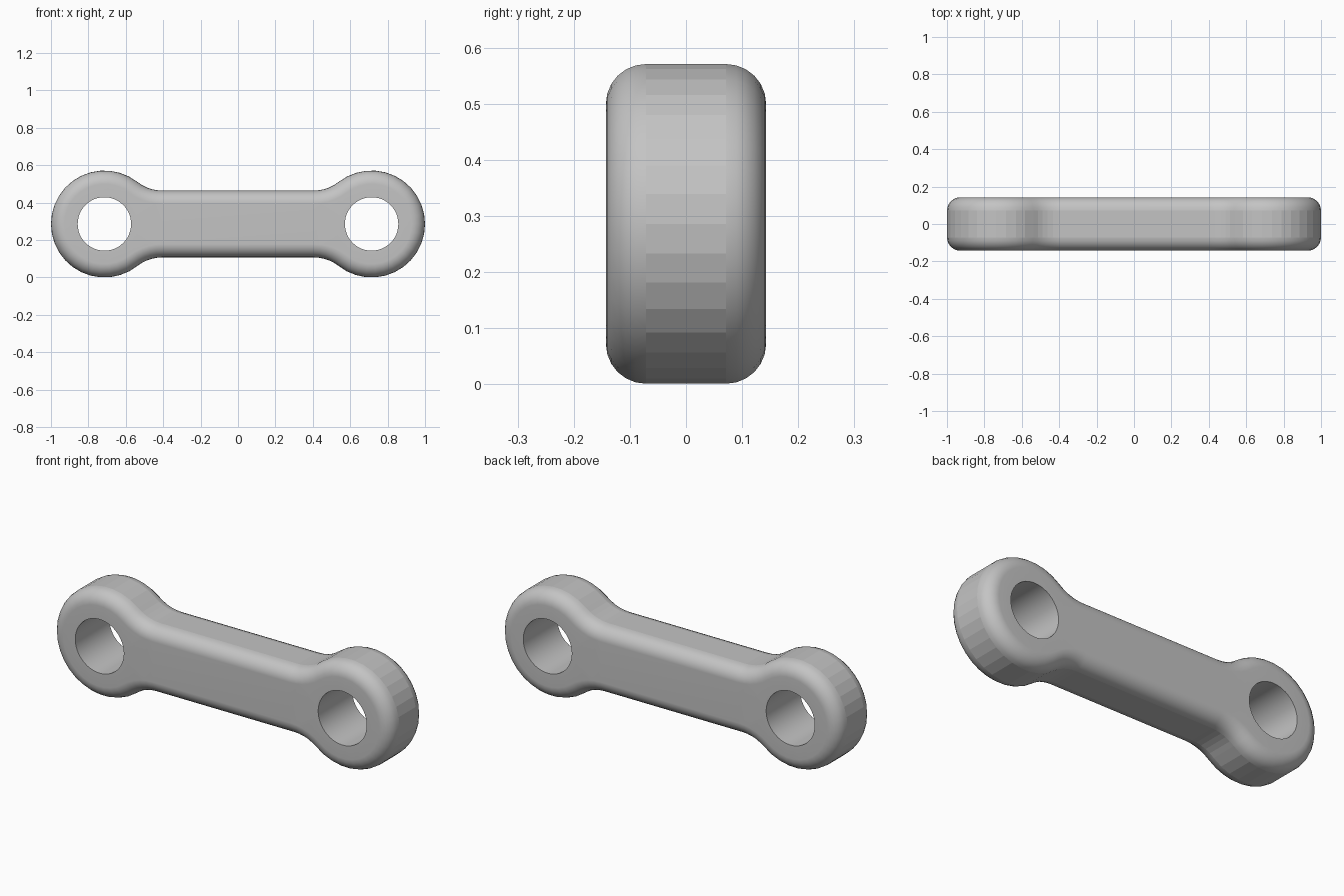
import bpy, bmesh
from math import sin, cos, pi, atan2, hypot

cube = bpy.data.objects.get("Cube")
if cube:
    bpy.data.objects.remove(cube, do_unlink=True)

U = 1 / 7                      # base unit of the part
HEAD_X, HEAD_R, HOLE_R = 5 * U, 2 * U, U
SHAFT, FILLET = 1.25 * U, 1.5 * U
HALF, BEVEL, STEPS = U, 0.5 * U, 6
MID_Z = HEAD_R

# Fillet centre: tangent to both the round head and the straight shaft
fz = SHAFT + FILLET
dx = ((HEAD_R + FILLET) ** 2 - fz ** 2) ** 0.5
fx, ang = HEAD_X - dx, atan2(fz, dx)


def arc(x, z, r, a0, a1, n):
    return [(x + r * cos(a0 + (a1 - a0) * i / n),
             z + r * sin(a0 + (a1 - a0) * i / n)) for i in range(n + 1)]


def outline(d):
    """Closed link outline, offset inwards by d."""
    quarter = arc(fx, fz, FILLET + d, -pi / 2, -ang, 5)
    quarter += arc(HEAD_X, 0, HEAD_R - d, pi - ang, 0, 12)[1:]
    right = quarter + [(x, -z) for x, z in quarter[-2::-1]]
    return right + [(-x, z) for x, z in right[::-1]]


bm = bmesh.new()


def ring(points, y):
    return [bm.verts.new((x, y, z + MID_Z)) for x, z in points]


def bridge(a, b, smooth):
    n = len(a)
    for i in range(n):
        f = bm.faces.new((a[i], a[(i + 1) % n], b[(i + 1) % n], b[i]))
        f.smooth = smooth


def loop_edges(r):
    return [bm.edges.get((r[i - 1], r[i])) for i in range(len(r))]


# Outer skin: front round-over, straight wall, back round-over
levels = []
for s in range(STEPS + 1):
    t = pi / 2 * s / STEPS
    levels.append((BEVEL * (1 - sin(t)), -HALF + BEVEL * (1 - cos(t))))
levels += [(d, -y) for d, y in levels[::-1]]
rings = [ring(outline(d), y) for d, y in levels]
for i in range(len(rings) - 1):
    bridge(rings[i], rings[i + 1], i != STEPS)

# Round pin holes through both heads
caps = [loop_edges(rings[0]), loop_edges(rings[-1])]
for side in (-1, 1):
    circle = arc(side * HEAD_X, 0, HOLE_R, 0, 2 * pi, 48)[:-1]
    ends = [ring(circle, -HALF), ring(circle, HALF)]
    bridge(ends[0], ends[1], True)
    for cap, end in zip(caps, ends):
        edges = loop_edges(end)
        for e in edges:
            e.smooth = False
        cap += edges

# Flat front and back faces around the holes
for cap in caps:
    filled = bmesh.ops.triangle_fill(bm, edges=cap, use_beauty=True)
    for g in filled["geom"]:
        if isinstance(g, bmesh.types.BMFace):
            g.smooth = True

bmesh.ops.recalc_face_normals(bm, faces=bm.faces)
mesh = bpy.data.meshes.new("link_arm")
bm.to_mesh(mesh)
bm.free()
link = bpy.data.objects.new("link_arm", mesh)
bpy.context.collection.objects.link(link)

# Keep the flat faces evenly shaded next to the round-overs
mod = link.modifiers.new("even_shading", 'WEIGHTED_NORMAL')
mod.keep_sharp = True

# Plain grey metal
grey = bpy.data.materials.new("plain_grey")
grey.use_nodes = True
colour = (0.55, 0.55, 0.55, 1)
grey.diffuse_color = colour
grey.node_tree.nodes["Principled BSDF"].inputs["Base Color"].default_value = colour
mesh.materials.append(grey)
